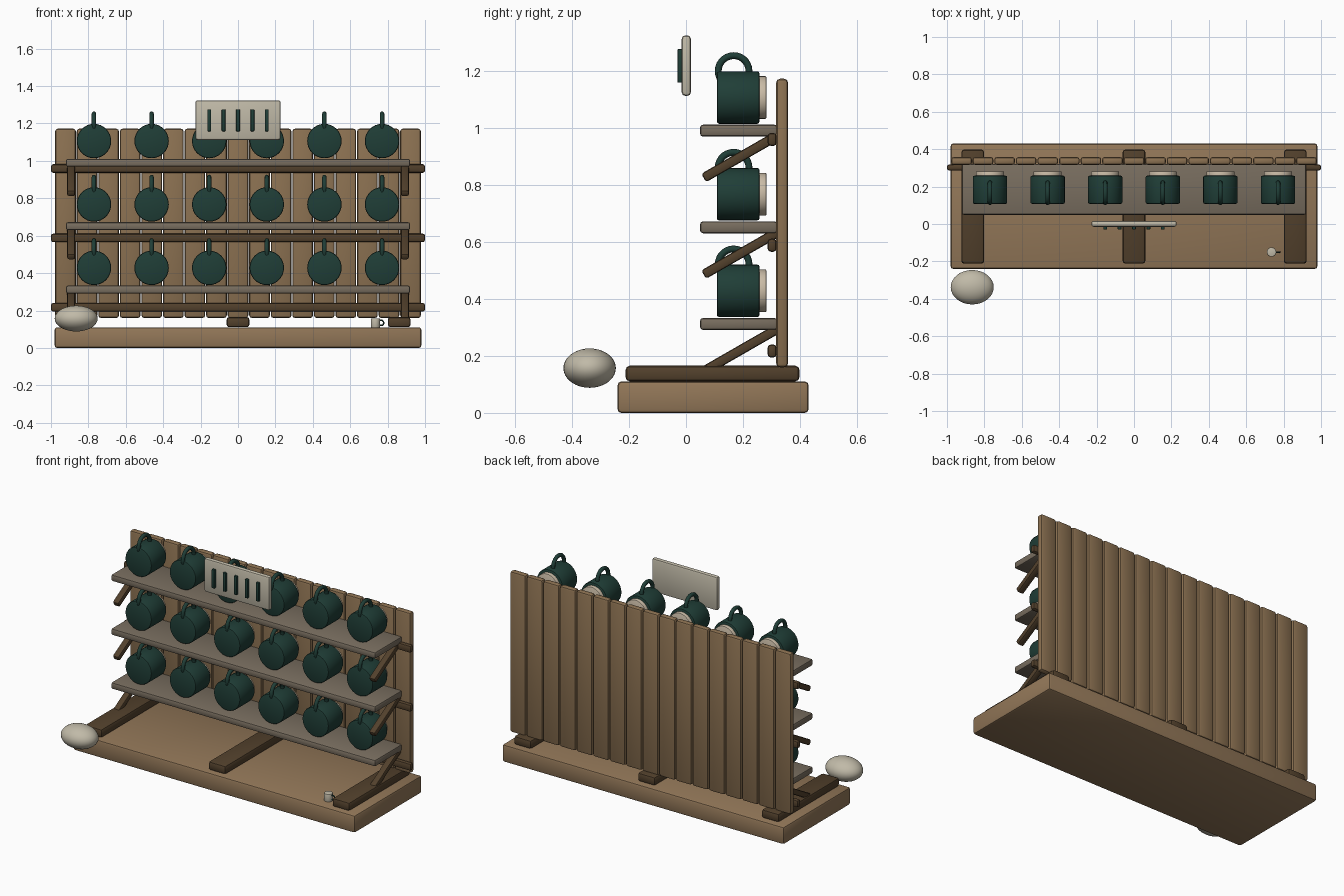
import bpy, bmesh, math
from mathutils import Matrix, Vector

if "Cube" in bpy.data.objects:
    bpy.data.objects.remove(bpy.data.objects["Cube"], do_unlink=True)


def material(name, rgb):
    m = bpy.data.materials.new(name)
    m.use_nodes = True
    m.diffuse_color = (*rgb, 1)
    m.node_tree.nodes["Principled BSDF"].inputs["Base Color"].default_value = (*rgb, 1)
    return m


TAN = material("tan wood", (0.29, 0.185, 0.098))
PLANK = material("plank wood", (0.26, 0.165, 0.083))
DARK = material("dark wood", (0.085, 0.052, 0.025))
SHELF = material("weathered wood", (0.19, 0.155, 0.115))
GREEN = material("dark green glaze", (0.014, 0.048, 0.038))
CREAM = material("cream clay", (0.60, 0.51, 0.39))
STONE = material("pale stone", (0.53, 0.49, 0.39))


def finish(bm, name, mat, angle=35):
    mesh = bpy.data.meshes.new(name)
    bm.to_mesh(mesh)
    bm.free()
    mesh.materials.append(mat)
    ob = bpy.data.objects.new(name, mesh)
    bpy.context.collection.objects.link(ob)
    bpy.ops.object.select_all(action='DESELECT')
    ob.select_set(True)
    bpy.context.view_layer.objects.active = ob
    bpy.ops.object.shade_smooth_by_angle(angle=math.radians(angle))
    return ob


def box(name, centre, size, mat, bevel=0.012, tilt=0):
    """Box with rounded edges, tilted about the x axis."""
    bm = bmesh.new()
    bmesh.ops.create_cube(bm, size=1)
    bmesh.ops.scale(bm, vec=size, verts=bm.verts)
    bmesh.ops.bevel(bm, geom=bm.edges[:], offset=bevel, segments=2,
                    profile=0.5, affect='EDGES')
    bmesh.ops.transform(bm, verts=bm.verts, matrix=Matrix.Translation(centre)
                        @ Matrix.Rotation(tilt, 4, 'X'))
    return finish(bm, name, mat)


def drum(name, centre, radius, depth, mat, axis='Y', bevel=0.008):
    """Cylinder with softened rims, along y or z."""
    bm = bmesh.new()
    bmesh.ops.create_cone(bm, cap_ends=True, segments=32, radius1=radius,
                          radius2=radius, depth=depth)
    rims = [e for e in bm.edges if abs(e.verts[0].co.z - e.verts[1].co.z) < 1e-5]
    bmesh.ops.bevel(bm, geom=rims, offset=bevel, segments=2, profile=0.5, affect='EDGES')
    turn = Matrix.Rotation(math.pi / 2 if axis == 'Y' else 0, 4, 'X')
    bmesh.ops.transform(bm, verts=bm.verts, matrix=Matrix.Translation(centre) @ turn)
    return finish(bm, name, mat)


def ring(name, centre, major, minor, mat, plane):
    """Torus lying in the yz or xz plane."""
    rot = (0, math.pi / 2, 0) if plane == 'YZ' else (math.pi / 2, 0, 0)
    bpy.ops.mesh.primitive_torus_add(location=centre, rotation=rot, major_radius=major,
                                     minor_radius=minor, major_segments=28, minor_segments=8)
    ob = bpy.context.object
    ob.name = name
    ob.data.materials.append(mat)
    bpy.ops.object.shade_smooth()


# Base and runners
box("base", (0, 0.095, 0.055), (1.96, 0.67, 0.11), TAN, 0.013)
for x in (-0.862, 0, 0.862):
    box("runner", (x, 0.093, 0.138), (0.122, 0.61, 0.055), DARK, 0.015)

# Back wall of upright planks
COUNT = 17
pitch = 1.96 / COUNT
for i in range(COUNT):
    x = (i - (COUNT - 1) / 2) * pitch
    box("back_plank", (x, 0.337, 0.666), (pitch - 0.005, 0.042, 1.012), PLANK, 0.014)

# Three tiers: rail, shelf, braces and a row of mugs
for tier in range(3):
    box("rail", (0, 0.302, 0.217 + 0.371 * tier), (2.0, 0.032, 0.046), DARK, 0.012)
    top = 0.333 + 0.339 * tier
    box("shelf", (0, 0.185, top - 0.021), (1.84, 0.272, 0.042), SHELF, 0.011)
    low, high = Vector((0, 0.062, top - 0.187)), Vector((0, 0.318, top - 0.04))
    run = high - low
    for side in (-1, 1):
        mid = (low + high) / 2 + Vector((0.892 * side, 0, 0))
        box("brace", mid, (0.042, run.length, 0.034), DARK, 0.009,
            math.atan2(run.z, run.y))
    z = top + 0.095
    for i in range(6):
        x = (i - 2.5) * 0.308
        drum("mug_body", (x, 0.183, z), 0.092, 0.15, GREEN)
        drum("mug_rim", (x, 0.262, z), 0.075, 0.04, CREAM, bevel=0.004)
        ring("mug_handle", (x, 0.167, z + 0.093), 0.054, 0.012, GREEN, 'YZ')

# Hanging sign with five raised bars
box("sign_board", (0, 0.001, 1.218), (0.456, 0.032, 0.212), STONE, 0.012)
for i in range(-2, 3):
    box("sign_bar", (i * 0.077, -0.02, 1.217), (0.02, 0.02, 0.118), GREEN, 0.004)

# Rounded stone beside the base
bm = bmesh.new()
bmesh.ops.create_uvsphere(bm, u_segments=32, v_segments=18, radius=1)
bmesh.ops.scale(bm, vec=(0.115, 0.092, 0.069), verts=bm.verts)
bmesh.ops.translate(bm, vec=(-0.865, -0.338, 0.157), verts=bm.verts)
finish(bm, "round_stone", STONE, 60)

# Tiny cup on the base
drum("small_cup", (0.735, -0.15, 0.133), 0.025, 0.05, STONE, 'Z', 0.003)
ring("small_cup_handle", (0.765, -0.15, 0.134), 0.014, 0.004, GREEN, 'XZ')
